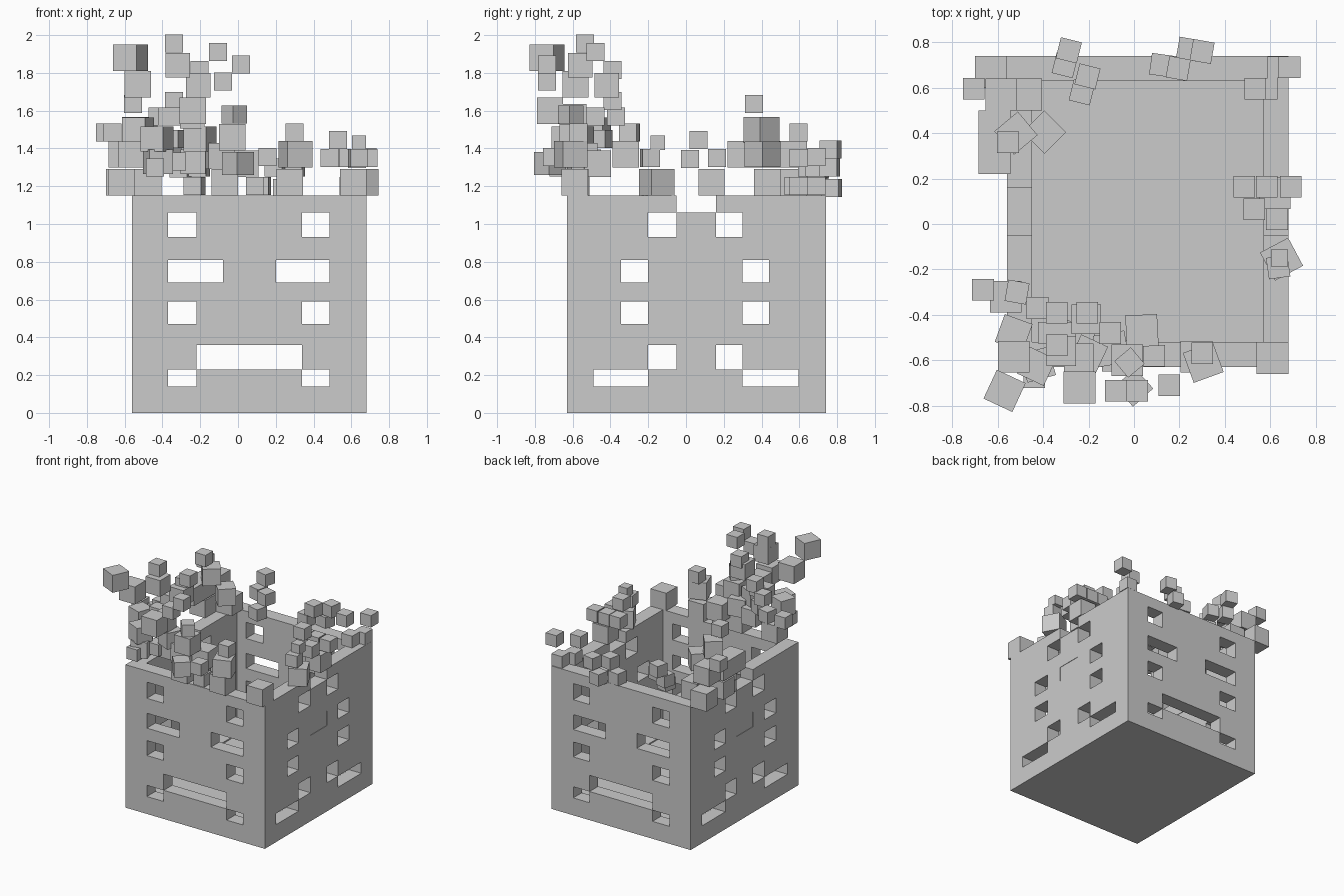
import bpy, bmesh, random
from math import radians
from mathutils import Matrix, Vector

if "Cube" in bpy.data.objects:
    bpy.data.objects.remove(bpy.data.objects["Cube"])

rng = random.Random(4)
T = 0.11           # wall thickness
X0, X1, Y0, Y1, H = -0.56, 0.68, -0.63, 0.74, 1.15
BIG, SMALL = 0.14, 0.095


def finish(bm, name):
    me = bpy.data.meshes.new(name)
    bm.to_mesh(me)
    bm.free()
    ob = bpy.data.objects.new(name, me)
    bpy.context.collection.objects.link(ob)
    return ob


def box(name, lo, hi):
    lo, hi = Vector(lo), Vector(hi)
    bm = bmesh.new()
    bmesh.ops.create_cube(bm, size=1, matrix=Matrix.Translation((lo + hi) / 2)
                          @ Matrix.Diagonal((hi - lo).to_4d()))
    return finish(bm, name)


def wall(name, u0, u1, holes, place):
    """Grid sheet with rectangular openings, given thickness by solidify."""
    us = sorted({u0, u1, *(u for h in holes for u in h[:2])})
    zs = sorted({0, H, *(z for h in holes for z in h[2:])})
    bm, verts = bmesh.new(), {}

    def vert(u, z):
        if (u, z) not in verts:
            verts[u, z] = bm.verts.new(place(u, z))
        return verts[u, z]

    for a, b in zip(us, us[1:]):
        for c, d in zip(zs, zs[1:]):
            u, z = (a + b) / 2, (c + d) / 2
            if not any(h[0] < u < h[1] and h[2] < z < h[3] for h in holes):
                bm.faces.new([vert(a, c), vert(b, c), vert(b, d), vert(a, d)])
    ob = finish(bm, name)
    mod = ob.modifiers.new("thickness", "SOLIDIFY")
    mod.thickness, mod.offset = T, 0
    return ob


def cubes(name, items):
    """Loose cubes: x, y, z of centre, then optional size and spin."""
    bm = bmesh.new()
    for x, y, z, *rest in items:
        size = rest[0] if rest else SMALL
        spin = rest[1] if len(rest) > 1 else 0
        bmesh.ops.create_cube(bm, size=size, matrix=Matrix.Translation((x, y, z))
                              @ Matrix.Rotation(radians(spin), 4, "Z"))
    return finish(bm, name)


# Window rows shared by all walls
R1, R2, R3, R4, R5 = (0.14, 0.23), (0.23, 0.36), (0.47, 0.59), (0.69, 0.81), (0.93, 1.06)

# Front and back walls
front_holes = [(-0.22, 0.34, *R2), (-0.37, -0.08, *R4), (0.20, 0.485, *R4)]
for row in (R1, R3, R5):
    front_holes += [(-0.37, -0.22, *row), (0.34, 0.485, *row)]
for name, y in (("front_wall", Y0 + T / 2), ("back_wall", Y1 - T / 2)):
    wall(name, X0, X1, front_holes, lambda u, z, y=y: (u, y, z))

# Side walls with a notch in the rim, plus the plugged centre panel
side_holes = [(-0.49, -0.20, *R1), (0.30, 0.595, *R1), (-0.05, 0.16, *R4),
              (-0.05, 0.16, 1.06, H)]
for row in (R3, R4):
    side_holes += [(-0.345, -0.20, *row), (0.30, 0.44, *row)]
for row in (R2, R5):
    side_holes += [(-0.20, -0.05, *row), (0.16, 0.30, *row)]
for side, x in (("left", X0 + T / 2), ("right", X1 - T / 2)):
    wall(side + "_wall", Y0 + T, Y1 - T, side_holes, lambda u, z, x=x: (x, u, z))
    w = T / 2 - 0.003
    box(side + "_panel", (x - w, -0.05, R4[0]), (x + w, 0.16, R4[1]))

# Floor slab
box("floor", (X0 + T, Y0 + T, 0), (X1 - T, Y1 - T, 0.13))

# Rising cubes on the back left corner
cubes("back_left_cubes", [
    (-0.63, 0.67, 1.22, BIG), (-0.475, 0.57, 1.22, BIG), (-0.615, 0.43, 1.22, BIG),
    (-0.585, 0.57, 1.37, BIG), (-0.615, 0.43, 1.37, BIG), (-0.615, 0.29, 1.37, BIG),
    (-0.52, 0.40, 1.50, 0.135, 40), (-0.395, 0.405, 1.37, 0.135, 45),
    (-0.705, 0.595, 1.485), (-0.555, 0.36, 1.635)])

# Cubes along the back rim
cubes("back_cubes", [
    (-0.287, 0.765, 1.395, SMALL, -14), (-0.305, 0.70, 1.295, SMALL, -14),
    (-0.205, 0.65, 1.30, SMALL, -14), (-0.23, 0.58, 1.20, SMALL, -14),
    (0.12, 0.70, 1.20, SMALL, -8), (0.195, 0.685, 1.30, SMALL, -10),
    (0.24, 0.77, 1.19, SMALL, -10), (0.30, 0.76, 1.30, SMALL, -10),
    (0.635, 0.69, 1.20), (0.685, 0.69, 1.355), (0.535, 0.595, 1.35),
    (0.585, 0.595, 1.20)])

# Cubes along the right rim
cubes("right_cubes", [
    (0.65, -0.155, 1.22, BIG, 28), (0.635, -0.19, 1.35, SMALL, 8),
    (0.64, -0.15, 1.43, 0.075), (0.62, 0.135, 1.22, BIG), (0.63, 0.02, 1.345),
    (0.485, 0.165, 1.35), (0.585, 0.165, 1.35), (0.69, 0.165, 1.35),
    (0.53, 0.065, 1.445)])

# Cubes along the front rim
cubes("front_cubes", [
    (0.61, -0.59, 1.22, BIG), (0.275, -0.585, 1.22, BIG), (0.305, -0.61, 1.37, BIG, 20),
    (0.30, -0.57, 1.485), (0.155, -0.71, 1.355), (0.09, -0.58, 1.20),
    (-0.07, -0.58, 1.22, BIG), (0.035, -0.47, 1.32, BIG, 3), (0.0, -0.72, 1.32, 0.12, 42),
    (-0.03, -0.60, 1.46, BIG), (-0.02, -0.61, 1.58, SMALL, 40),
    (-0.10, -0.55, 1.36, BIG, 10)])

# Tall plume over the front left corner
plume = [
    (-0.24, -0.72, 1.60, BIG), (-0.57, -0.735, 1.88, BIG, -25), (-0.53, -0.585, 1.74, BIG),
    (-0.34, -0.535, 1.955), (-0.32, -0.56, 1.84, 0.13), (-0.105, -0.48, 1.91),
    (0.015, -0.735, 1.845), (-0.08, -0.735, 1.755), (-0.205, -0.39, 1.815),
    (-0.21, -0.42, 1.735, 0.13), (-0.34, -0.39, 1.65), (-0.665, -0.29, 1.485),
    (-0.565, -0.32, 1.37, BIG), (-0.515, -0.30, 1.485, SMALL, -10),
    (-0.425, -0.37, 1.57), (-0.53, -0.48, 1.50, 0.13, -20), (-0.44, -0.675, 1.30)]
# Loose infill low in the plume
for x in (-0.40, -0.32, -0.22):
    for z in (1.33, 1.45, 1.57):
        plume.append((x + rng.uniform(-0.04, 0.03), rng.uniform(-0.64, -0.44), z,
                      rng.choice((SMALL, 0.13)), rng.choice((0, 15, -25))))
cubes("front_left_plume", plume)
